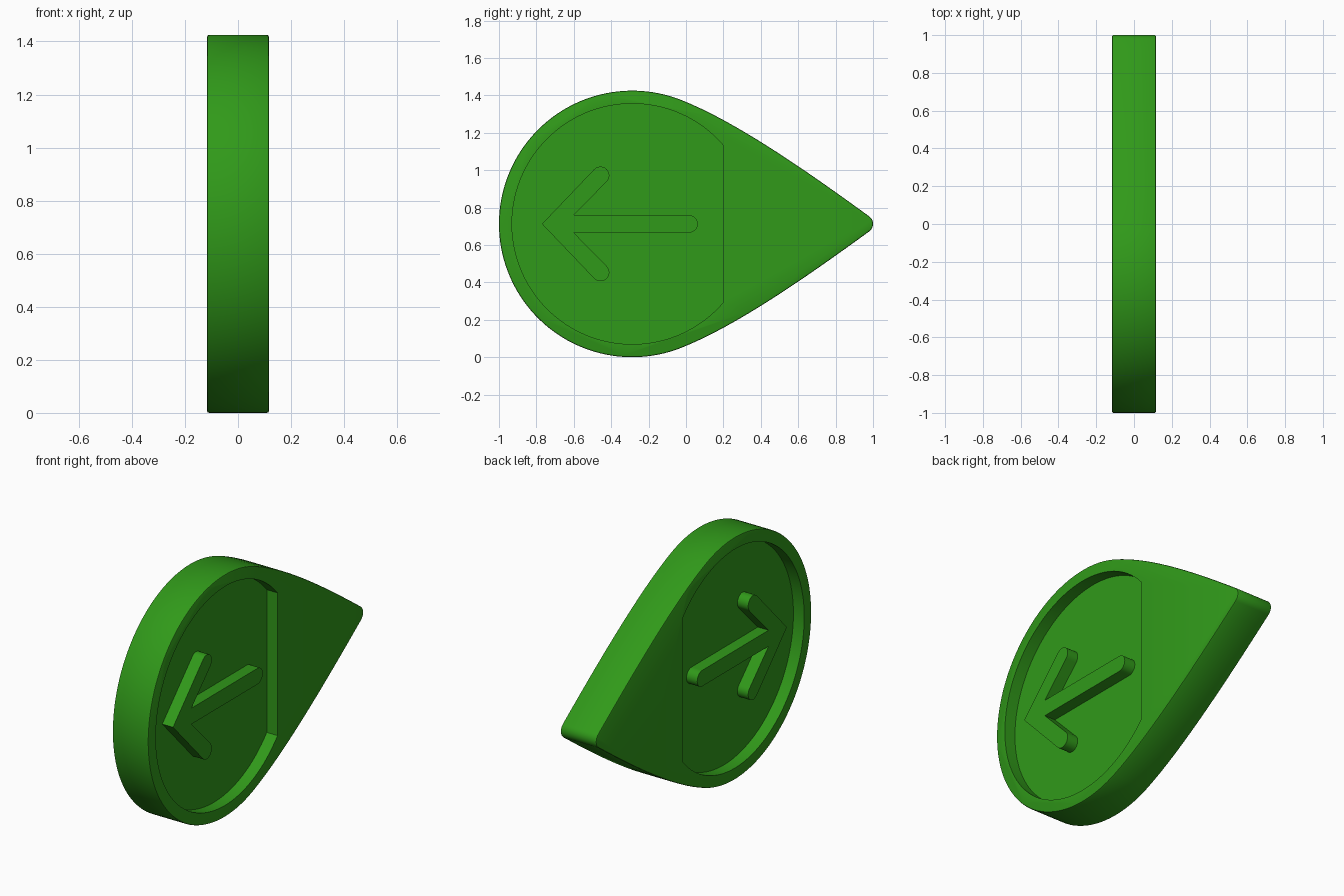
import bpy, bmesh, math

if "Cube" in bpy.data.objects:
    bpy.data.objects.remove(bpy.data.objects["Cube"])

CY, CZ, R = -0.2875, 0.7125, 0.7125   # centre and radius of the round end
HALF, DEPTH = 0.117, 0.07             # half thickness, recess depth

green = bpy.data.materials.new("green")
green.diffuse_color = (0.03, 0.32, 0.01, 1)
green.use_nodes = True
green.node_tree.nodes["Principled BSDF"].inputs["Base Color"].default_value = green.diffuse_color


def arc(cy, cz, r, a0, a1, n):
    """Points on an arc in the YZ plane, angles in degrees from +y."""
    return [(cy + r * math.cos(math.radians(a0 + (a1 - a0) * i / n)),
             cz + r * math.sin(math.radians(a0 + (a1 - a0) * i / n))) for i in range(n + 1)]


def mirrored(upper):
    """Close an upper outline by reflecting it about z = CZ."""
    return upper + [(y, 2 * CZ - z) for y, z in reversed(upper) if abs(z - CZ) > 1e-5]


def extrude(name, outline, x0, x1):
    """Prism of a YZ outline from x0 to x1."""
    bm = bmesh.new()
    face = bm.faces.new([bm.verts.new((x0, y, z)) for y, z in outline])
    top = bmesh.ops.extrude_face_region(bm, geom=[face])["geom"]
    bmesh.ops.translate(bm, vec=(x1 - x0, 0, 0),
                        verts=[v for v in top if isinstance(v, bmesh.types.BMVert)])
    bmesh.ops.recalc_face_normals(bm, faces=bm.faces)
    mesh = bpy.data.meshes.new(name)
    bm.to_mesh(mesh)
    bm.free()
    obj = bpy.data.objects.new(name, mesh)
    bpy.context.collection.objects.link(obj)
    mesh.materials.append(green)
    return obj


def smooth(obj):
    bpy.ops.object.select_all(action='DESELECT')
    obj.select_set(True)
    bpy.context.view_layer.objects.active = obj
    bpy.ops.object.shade_smooth_by_angle(angle=math.radians(30))


# Teardrop body: round end, gently bowed flank, small rounded tip
a = 68.6
round_end = arc(CY, CZ, R, 180, a, 44)
tip = arc(0.95, CZ, 0.05, 54, 0, 6)
p0, p3 = round_end[-1], tip[0]
p1 = (p0[0] + 0.30, p0[1] - 0.30 / math.tan(math.radians(a)))
p2 = (p3[0] - 0.32, p3[1] + 0.32 * 0.727)
flank = []
for i in range(1, 16):
    t = i / 16
    w = ((1 - t) ** 3, 3 * t * (1 - t) ** 2, 3 * t * t * (1 - t), t ** 3)
    flank.append(tuple(sum(k * p[c] for k, p in zip(w, (p0, p1, p2, p3))) for c in (0, 1)))
body = extrude("teardrop_body", mirrored(round_end + flank + tip), -HALF, HALF)
bevel = body.modifiers.new("soft_rim", 'BEVEL')
bevel.width, bevel.segments = 0.008, 2
bevel.limit_method, bevel.angle_limit = 'ANGLE', math.radians(60)
bevel.use_clamp_overlap = False

# Round recess with a straight edge, cut into both faces
rr = 0.643
cut_angle = math.degrees(math.acos((0.2 - CY) / rr))
recess = mirrored(arc(CY, CZ, rr, 180, cut_angle, 44))
for side in (-1, 1):
    cutter = extrude("recess_cutter", recess, side * (HALF - DEPTH), side * (HALF + 0.1))
    cutter.hide_render = True
    cutter.hide_set(True)
    cut = body.modifiers.new("recess", 'BOOLEAN')
    cut.operation, cut.solver, cut.object = 'DIFFERENCE', 'EXACT', cutter

# Apply the modifiers and drop the cutters
mesh = bpy.data.meshes.new_from_object(
    body.evaluated_get(bpy.context.evaluated_depsgraph_get()))
body.modifiers.clear()
body.data = mesh
for obj in [o for o in bpy.data.objects if o.name.startswith("recess_cutter")]:
    bpy.data.objects.remove(obj)
smooth(body)

# Raised arrow, passing through the core so it shows flush on both faces
w = 0.047
upper = [(-0.77, CZ)] + arc(-0.457, CZ + 0.2595, w, 135, -45, 14)
upper += [(-0.60, CZ + w)] + arc(0.016, CZ, w, 90, 0, 7)
arrow = extrude("raised_arrow", mirrored(upper), -HALF, HALF)
smooth(arrow)
